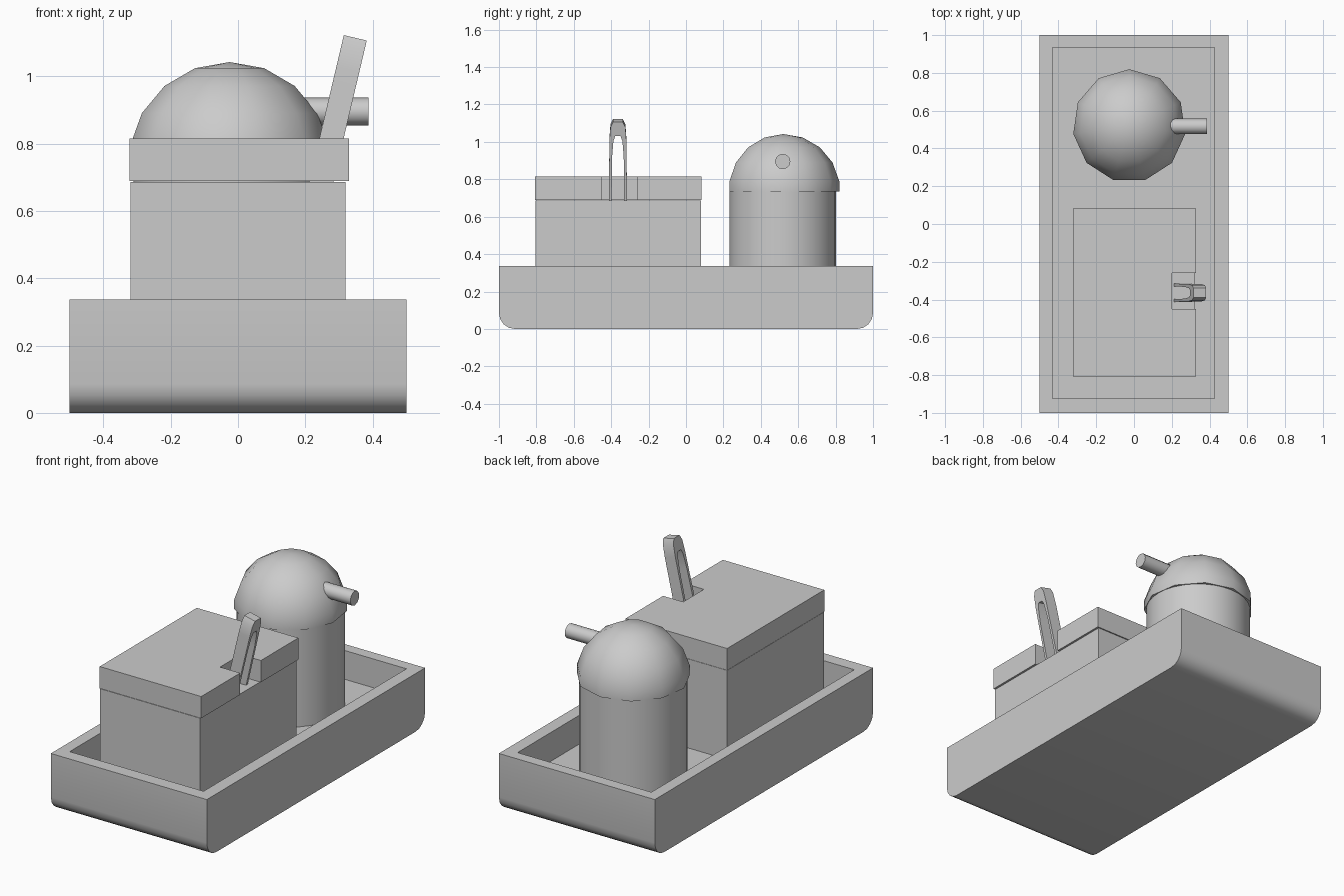
import bpy, bmesh, math
from mathutils import Vector

if "Cube" in bpy.data.objects:
    bpy.data.objects.remove(bpy.data.objects["Cube"])


def finish(name, bm, smooth=None):
    bmesh.ops.recalc_face_normals(bm, faces=bm.faces)
    mesh = bpy.data.meshes.new(name)
    bm.to_mesh(mesh)
    bm.free()
    ob = bpy.data.objects.new(name, mesh)
    bpy.context.collection.objects.link(ob)
    if smooth:
        bpy.ops.object.select_all(action='DESELECT')
        ob.select_set(True)
        bpy.context.view_layer.objects.active = ob
        bpy.ops.object.shade_smooth_by_angle(angle=math.radians(smooth))
    return ob


def prism(points, offset):
    """Closed 3D outline extruded along an offset vector."""
    bm = bmesh.new()
    face = bm.faces.new([bm.verts.new(p) for p in points])
    ext = bmesh.ops.extrude_face_region(bm, geom=[face], use_keep_orig=True)
    verts = [g for g in ext["geom"] if isinstance(g, bmesh.types.BMVert)]
    bmesh.ops.translate(bm, verts=verts, vec=offset)
    bmesh.ops.recalc_face_normals(bm, faces=bm.faces)
    return bm


def lathe(name, profile, sides, centre, start, smooth):
    """Solid of revolution about z from (radius, z) points."""
    bm = bmesh.new()
    rings = []
    for r, z in profile:
        if r == 0:
            rings.append([bm.verts.new((centre[0], centre[1], z))] * sides)
            continue
        angles = [start + math.tau * i / sides for i in range(sides)]
        rings.append([bm.verts.new((centre[0] + r * math.cos(a),
                                    centre[1] + r * math.sin(a), z)) for a in angles])
    for low, high in zip(rings, rings[1:]):
        for i in range(sides):
            j = (i + 1) % sides
            quad = [low[i], low[j], high[j], high[i]]
            bm.faces.new(list(dict.fromkeys(quad)))
    for ring in (rings[0], rings[-1]):
        if ring[0] is not ring[1]:
            bm.faces.new(ring)
    return finish(name, bm, smooth)


# Tray with rounded lower ends and a recessed floor
R, TOP, FLOOR = 0.085, 0.337, 0.17
arc = [math.radians(90 * i / 4) for i in range(5)]
right = [(1 - R + R * math.sin(a), R - R * math.cos(a)) for a in arc] + [(1, TOP)]
outline = right + [(-y, z) for y, z in reversed(right)]
bm = prism([(-0.5, y, z) for y, z in outline], (1, 0, 0))
top = max(bm.faces, key=lambda f: f.calc_center_median().z)
bmesh.ops.inset_region(bm, faces=[top], thickness=0.1)
bmesh.ops.translate(bm, verts=top.verts, vec=(-0.003, 0.005, 0))
ext = bmesh.ops.extrude_face_region(bm, geom=[top])
bmesh.ops.translate(bm, vec=(0, 0, FLOOR - TOP),
                    verts=[g for g in ext["geom"] if isinstance(g, bmesh.types.BMVert)])
if top.is_valid:
    bmesh.ops.delete(bm, geom=[top], context='FACES_ONLY')
finish("tray", bm, 30)

# Box and its notched lid
box = [(-0.32, -0.805), (0.32, -0.805), (0.32, 0.08), (-0.32, 0.08)]
finish("box", prism([(x, y, FLOOR) for x, y in box], (0, 0, 0.686 - FLOOR)))
lid = [(-0.322, -0.807), (0.329, -0.807), (0.329, -0.45), (0.2, -0.45),
       (0.2, -0.26), (0.329, -0.26), (0.329, 0.083), (-0.322, 0.083)]
finish("lid", prism([(x, y, 0.689) for x, y in lid], (0, 0, 0.815 - 0.689)))

# Leaning arched handle: half outline (half width, length) mirrored about its middle
half_outer = [(0.049, 0), (0.045, 0.35), (0.040, 0.42), (0.026, 0.449)]
half_inner = [(0.014, 0.372), (0.024, 0.345), (0.031, 0.26), (0.034, 0)]
loop = ([(w, l) for w, l in half_outer] + [(-w, l) for w, l in reversed(half_outer)]
        + [(-w, l) for w, l in reversed(half_inner)] + [(w, l) for w, l in half_inner])
lean = math.radians(13.3)
up = Vector((math.sin(lean), 0, math.cos(lean)))
across = Vector((math.cos(lean), 0, -math.sin(lean)))
base = Vector((0.211, -0.364, 0.685))
finish("handle", prism([base + up * l + Vector((0, w, 0)) for w, l in loop],
                       across * 0.07), 25)

# Round post with a low-poly dome
CX, CY = -0.025, 0.517
lathe("post", [(0.285, FLOOR), (0.285, 0.75)], 32, (CX, CY), 0, 30)
DR, DZ = 0.304, 0.738
rings = [math.radians(a) for a in (80, 60, 40, 20)]
dome = [(DR * math.sin(rings[0]), 0.735)]
dome += [(DR * math.sin(a), DZ + DR * math.cos(a)) for a in rings] + [(0, DZ + DR)]
lathe("dome", dome, 11, (CX, CY + 0.003), math.pi / 2, 40)

# Short spout on the dome
ring = [math.tau * i / 12 for i in range(12)]
finish("spout", prism([(0.15, CY + 0.041 * math.cos(a), 0.895 + 0.041 * math.sin(a))
                       for a in ring], (0.237, 0, 0)), 40)
